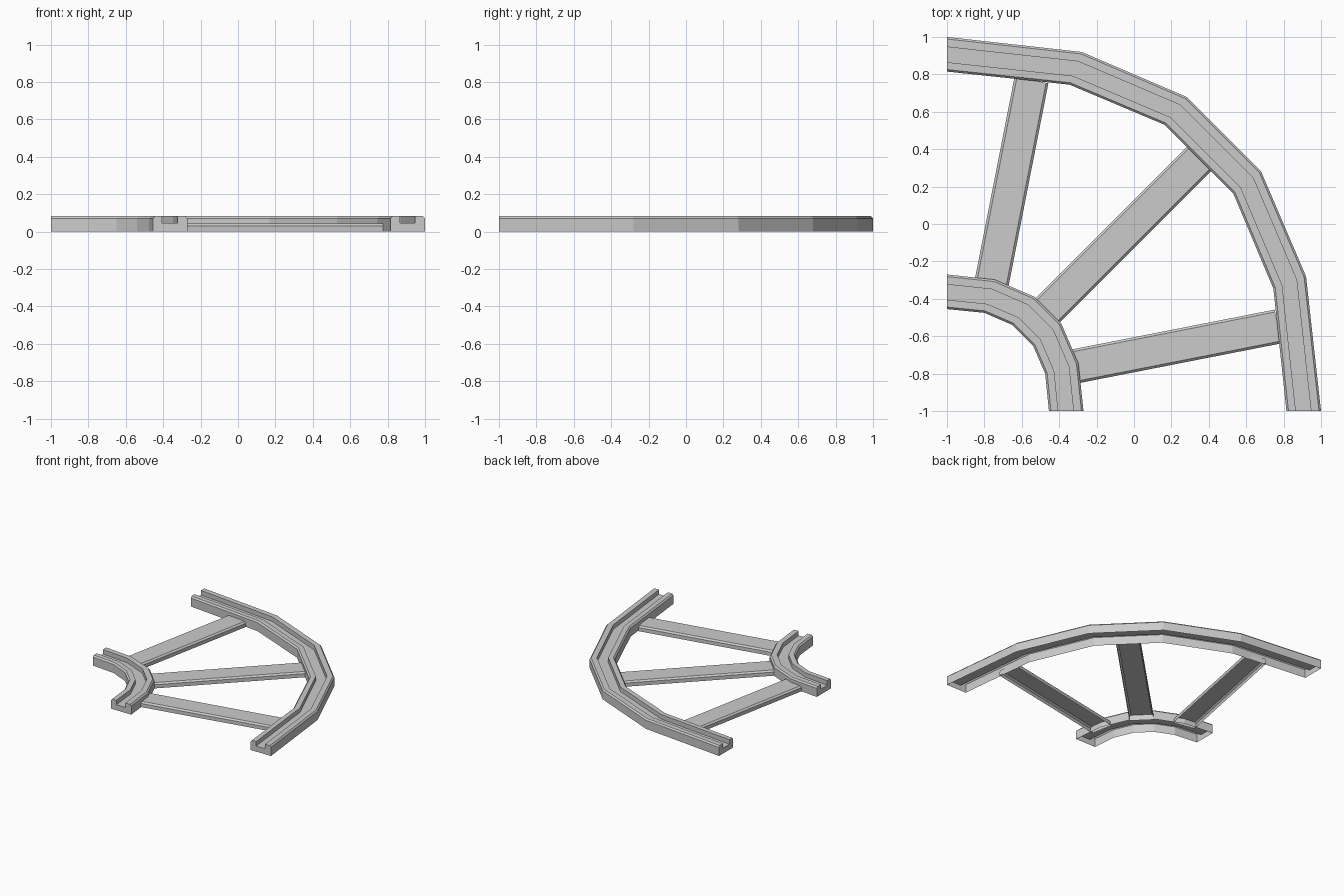
import bpy, bmesh
from mathutils import Vector

if "Cube" in bpy.data.objects:
    bpy.data.objects.remove(bpy.data.objects["Cube"])


def sweep(name, pairs, profile):
    """Skin an open-bottomed profile (fraction inner->outer, z) along inner/outer edge pairs."""
    bm = bmesh.new()
    rings = []
    for a, b in pairs:
        a, b = Vector(a), Vector(b)
        rings.append([bm.verts.new((*a.lerp(b, t), z)) for t, z in profile])
    for r, s in zip(rings, rings[1:]):
        for i in range(len(profile) - 1):
            bm.faces.new((r[i], r[i + 1], s[i + 1], s[i]))
    bm.faces.new(rings[0])
    bm.faces.new(rings[-1])
    bmesh.ops.recalc_face_normals(bm, faces=bm.faces)
    me = bpy.data.meshes.new(name)
    bm.to_mesh(me)
    bm.free()
    ob = bpy.data.objects.new(name, me)
    bpy.context.collection.objects.link(ob)
    return ob


def mirrored(half):
    """Complete a quarter bend by reflecting it across the x = y diagonal."""
    return half + [(y, x) for x, y in reversed(half)]


# Grooved track cross-section, hollow underneath
track = [(0, 0), (0, .07), (.06, .082), (.27, .082), (.27, .045),
         (.71, .045), (.71, .082), (.94, .082), (1, .07), (1, 0)]

# Outer bend
sweep("outer_track", list(zip(
    mirrored([(-1, .815), (-.345, .745), (.165, .53)]),
    mirrored([(-1, 1), (-.28, .92), (.28, .68)]))), track)

# Inner bend
sweep("inner_track", list(zip(
    mirrored([(-1, -.455), (-.80, -.475), (-.65, -.54)]),
    mirrored([(-1, -.27), (-.745, -.297), (-.53, -.39)]))), track)

# Connecting spokes: chamfered, hollow underneath
spoke = [(0, 0), (0, .03), (.07, .042), (.93, .042), (1, .03), (1, 0)]
width = .184
for name, a, b in (("spoke_left", (-.763, -.325), (-.548, .77)),
                   ("spoke_middle", (-.465, -.465), (.35, .35)),
                   ("spoke_right", (-.325, -.763), (.77, -.548))):
    a, b = Vector(a), Vector(b)
    d = (b - a).normalized()
    side = Vector((-d.y, d.x)) * width / 2
    sweep(name, [(a - side, a + side), (b - side, b + side)], spoke)
